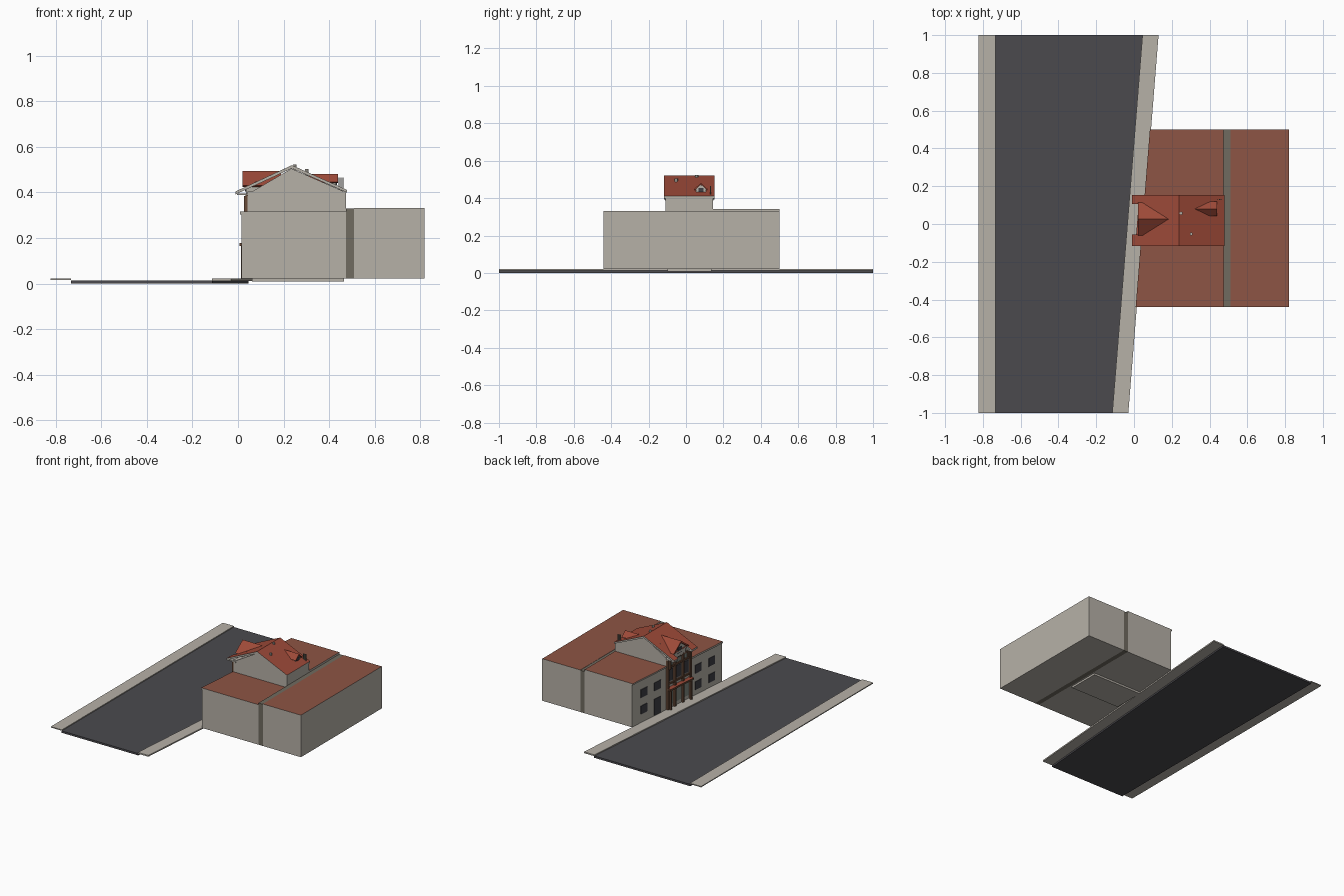
import bpy, bmesh
from mathutils import Vector

if "Cube" in bpy.data.objects:
    bpy.data.objects.remove(bpy.data.objects["Cube"], do_unlink=True)


def material(name, r, g, b):
    m = bpy.data.materials.new(name)
    m.use_nodes = True
    m.diffuse_color = (r, g, b, 1)
    m.node_tree.nodes["Principled BSDF"].inputs["Base Color"].default_value = (r, g, b, 1)
    return m


PLASTER = material("pale plaster", 0.47, 0.44, 0.39)
PAVING = material("pale paving", 0.47, 0.44, 0.39)
ASPHALT = material("dark asphalt", 0.07, 0.068, 0.076)
BRICK_RED = material("flat roof red", 0.27, 0.09, 0.058)
TILE = material("roof tile red", 0.34, 0.068, 0.04)
GAP = material("shaded joint", 0.16, 0.145, 0.115)
TIMBER = material("brown timber", 0.14, 0.07, 0.04)
GLASS = material("dark glass", 0.05, 0.05, 0.06)
PANE = material("grey green pane", 0.22, 0.25, 0.22)


def prism(name, pts, vec, mat, top=None):
    """Sweep a polygon along a vector; upward faces may take a second colour."""
    bm = bmesh.new()
    base = bm.faces.new([bm.verts.new(p) for p in pts])
    out = bmesh.ops.extrude_face_region(bm, geom=[base], use_keep_orig=True)
    moved = [v for v in out["geom"] if isinstance(v, bmesh.types.BMVert)]
    bmesh.ops.translate(bm, verts=moved, vec=Vector(vec))
    bmesh.ops.recalc_face_normals(bm, faces=bm.faces)
    bm.normal_update()
    mesh = bpy.data.meshes.new(name)
    mesh.materials.append(mat)
    if top:
        mesh.materials.append(top)
        for f in bm.faces:
            f.material_index = int(f.normal.z > 0.3)
    bm.to_mesh(mesh)
    bm.free()
    obj = bpy.data.objects.new(name, mesh)
    bpy.context.collection.objects.link(obj)
    return obj


def plan(name, pts, z0, z1, mat, top=None):
    return prism(name, [(x, y, z0) for x, y in pts], (0, 0, z1 - z0), mat, top)


def box(name, x0, x1, y0, y1, z0, z1, mat, top=None):
    return plan(name, [(x0, y0), (x1, y0), (x1, y1), (x0, y1)], z0, z1, mat, top)


def along_y(name, xz, y0, y1, mat, top=None):
    return prism(name, [(x, y0, z) for x, z in xz], (0, y1 - y0, 0), mat, top)


def along_x(name, yz, x0, x1, mat, top=None):
    return prism(name, [(x0, y, z) for y, z in yz], (x1 - x0, 0, 0), mat, top)


def front(y):
    """x of the slanted street line."""
    return 0.05 + 0.08 * y


def slanted(name, y0, y1, z0, z1, out, depth, mat, top=None):
    """Block whose street side follows the slanted line, pushed outward by out."""
    a, b = front(y0) - out, front(y1) - out
    return plan(name, [(a, y0), (a + depth, y0), (b + depth, y1), (b, y1)], z0, z1, mat, top)


def wing(name, y0, y1, z0, z1, out, mat, top=None):
    """Block from the slanted street line to the straight rear joint."""
    pts = [(front(y0) - out, y0), (0.475, y0), (0.475, y1), (front(y1) - out, y1)]
    return plan(name, pts, z0, z1, mat, top)


# street and pavements
plan("road", [(-0.735, -1), (-0.113, -1), (0.047, 1), (-0.735, 1)], 0, 0.014, ASPHALT)
box("far_pavement", -0.823, -0.733, -1, 1, 0.015, 0.022, PAVING)
slanted("near_pavement", -1, 1, 0.012, 0.022, 0.085, 0.085, PAVING)

# flat-roofed wings, rear block and the joint between them
wing("low_wing", -0.44, -0.11, 0.022, 0.303, 0, PLASTER)
wing("low_wing_roof", -0.44, -0.11, 0.303, 0.316, 0.006, PLASTER, BRICK_RED)
wing("high_wing", 0.145, 0.5, 0.022, 0.332, 0, PLASTER)
wing("high_wing_roof", 0.145, 0.5, 0.332, 0.343, 0.006, PLASTER, BRICK_RED)
box("rear_block", 0.51, 0.82, -0.44, 0.5, 0.022, 0.331, PLASTER, BRICK_RED)
box("joint_strip", 0.475, 0.51, -0.44, 0.5, 0.022, 0.329, GAP)

# central house
box("house_base", 0.062, 0.465, -0.1, 0.135, 0.008, 0.03, PLASTER)
wing("house_body", -0.11, 0.145, 0.022, 0.405, 0, PLASTER)
along_y("house_gable", [(0.055, 0.4), (0.475, 0.4), (0.235, 0.505)], -0.11, 0.145, PLASTER)

# main roof, cut back in the middle of the street eave
for i, (y0, y1, x, z) in enumerate([(-0.117, -0.055, -0.01, 0.405),
                                    (-0.055, 0.105, 0.03, 0.424),
                                    (0.105, 0.153, -0.01, 0.405)]):
    along_y(f"main_roof_{i + 1}", [(x, z), (0.237, 0.52), (0.48, 0.411), (0.48, 0.399),
                                   (0.237, 0.506), (x, z - 0.013)], y0, y1, PLASTER, TILE)
for name, y0, y1 in (("right_eave", -0.112, -0.06), ("left_eave", 0.11, 0.148)):
    box(name + "_soffit", -0.005, 0.06, y0, y1, 0.388, 0.396, PLASTER)
    box(name + "_bracket", 0.034, 0.05, y0 + 0.01, y1 - 0.01, 0.32, 0.39, TIMBER)

# street dormer
along_x("street_dormer_wall", [(-0.045, 0.38), (0.097, 0.38), (0.097, 0.432),
                               (0.026, 0.48), (-0.045, 0.432)], 0.035, 0.12, PLASTER)
along_x("street_dormer_roof", [(-0.062, 0.43), (0.026, 0.495), (0.114, 0.43), (0.104, 0.425),
                               (0.026, 0.481), (-0.052, 0.425)], 0.02, 0.19, TILE)
box("street_dormer_window", 0.031, 0.036, 0.003, 0.049, 0.405, 0.445, GLASS)

# rear dormer
along_x("rear_dormer_wall", [(0.053, 0.41), (0.107, 0.41), (0.107, 0.45),
                             (0.08, 0.472), (0.053, 0.45)], 0.31, 0.43, PLASTER)
along_x("rear_dormer_roof", [(0.042, 0.446), (0.08, 0.482), (0.118, 0.446), (0.112, 0.442),
                             (0.08, 0.473), (0.048, 0.442)], 0.31, 0.44, TILE)
box("rear_dormer_window", 0.429, 0.434, 0.066, 0.094, 0.433, 0.455, GLASS)

# roof vents and small rear flues
for i, (x, y, z) in enumerate([(0.25, 0.057, 0.524), (0.303, -0.053, 0.504)]):
    bpy.ops.mesh.primitive_cylinder_add(vertices=6, radius=0.009, depth=0.035,
                                        location=(x, y, z - 0.0175))
    vent = bpy.context.object
    vent.name = f"roof_vent_{i + 1}"
    vent.data.materials.append(PLASTER)
for i in range(3):
    x = 0.441 + 0.009 * i
    box(f"rear_flue_{i + 1}", x, x + 0.005, 0.127, 0.133, 0.4, 0.466, GAP)

# windows and door of the wings
for y in (-0.33, -0.19):
    for z in (0.09, 0.21):
        slanted("low_wing_window", y - 0.033, y + 0.033, z - 0.03, z + 0.03, 0.004, 0.006, GLASS)
for y, z0, z1 in ((0.375, 0.205, 0.265), (0.235, 0.205, 0.265),
                  (0.375, 0.085, 0.145), (0.235, 0.025, 0.145)):
    name = "high_wing_door" if z0 < 0.05 else "high_wing_window"
    slanted(name, y - 0.033, y + 0.033, z0, z1, 0.004, 0.006, GLASS)

# timbered house front with glazed bays
for y in (-0.1, -0.022, 0.062, 0.135):
    slanted("timber_post", y - 0.007, y + 0.007, 0.022, 0.385, 0.014, 0.02, TIMBER)
for z in (0.165, 0.2, 0.32, 0.37):
    slanted("timber_beam", -0.105, 0.14, z, z + 0.012, 0.01, 0.015, TIMBER)
for y0, y1 in ((-0.085, -0.037), (-0.008, 0.048), (0.077, 0.122)):
    slanted("upper_window", y0, y1, 0.222, 0.31, 0.005, 0.008, GLASS)
    slanted("attic_window", y0, y1, 0.335, 0.366, 0.005, 0.008, PANE)
    slanted("lower_window", y0, y1, 0.05, 0.16, 0.005, 0.008, PANE)

# entrance canopy
for y in (-0.09, 0.125):
    slanted("porch_post", y - 0.006, y + 0.006, 0.022, 0.165, 0.03, 0.012, TIMBER)
slanted("porch_canopy", -0.105, 0.14, 0.165, 0.178, 0.034, 0.036, TIMBER, TILE)
